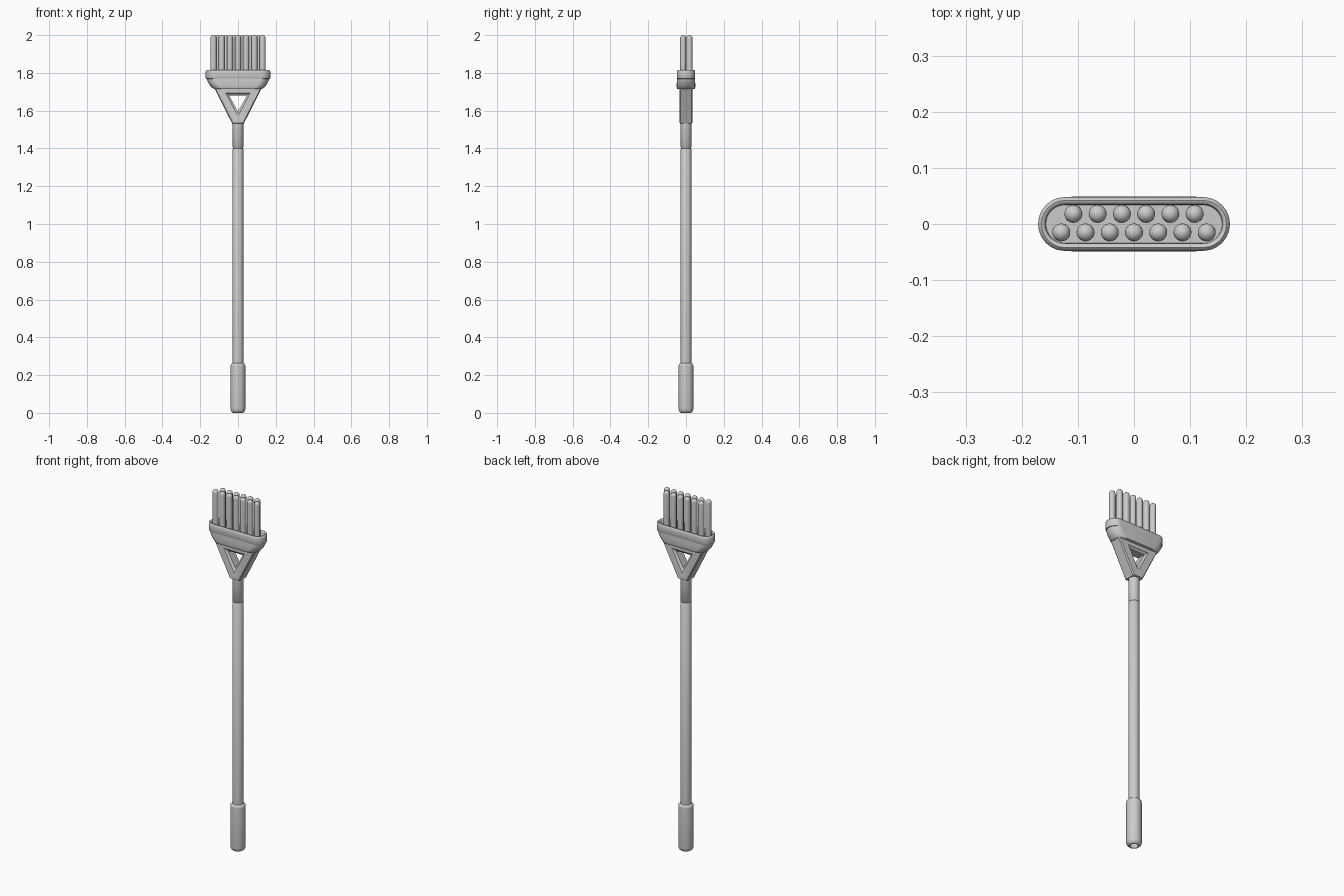
import bpy, bmesh, math

if "Cube" in bpy.data.objects:
    bpy.data.objects.remove(bpy.data.objects["Cube"])


def loft(name, rings, caps=True, loop=False, angle=40):
    """Skin a list of equal-length point rings into one smooth-by-angle object."""
    bm = bmesh.new()
    vr = [[bm.verts.new(p) for p in r] for r in rings]
    n = len(rings[0])
    pairs = list(zip(vr, vr[1:])) + ([(vr[-1], vr[0])] if loop else [])
    for a, b in pairs:
        for i in range(n):
            j = (i + 1) % n
            bm.faces.new((a[i], a[j], b[j], b[i]))
    if caps:
        bm.faces.new(vr[0][::-1])
        bm.faces.new(vr[-1])
    bmesh.ops.recalc_face_normals(bm, faces=bm.faces)
    me = bpy.data.meshes.new(name)
    bm.to_mesh(me)
    bm.free()
    ob = bpy.data.objects.new(name, me)
    bpy.context.collection.objects.link(ob)
    bpy.ops.object.select_all(action='DESELECT')
    ob.select_set(True)
    bpy.context.view_layer.objects.active = ob
    bpy.ops.object.shade_smooth_by_angle(angle=math.radians(angle))
    return ob


def circle(r, z, x=0, y=0, n=32):
    return [(x + r * math.cos(2 * math.pi * i / n),
             y + r * math.sin(2 * math.pi * i / n), z) for i in range(n)]


def stadium(hx, hy, z, n=12):
    pts = []
    for side, start in ((1, -math.pi / 2), (-1, math.pi / 2)):
        for i in range(n + 1):
            a = start + math.pi * i / n
            pts.append((side * (hx - hy) + hy * math.cos(a), hy * math.sin(a), z))
    return pts


def trapezoid(y, wb, zb, wt, zt):
    return [(-wb, y, zb), (wb, y, zb), (wt, y, zt), (-wt, y, zt)]


def turned(name, profile):
    return loft(name, [circle(r, z) for r, z in profile])


# Grip with rounded ends and a hanging recess underneath
turned("grip", [(.018, .03), (.020, .003), (.022, 0), (.028, .001), (.034, .006),
                (.038, .014), (.039, .022), (.039, .246), (.038, .254),
                (.034, .260), (.028, .263)])

# Long shaft and the socket it plugs into
turned("shaft", [(.028, .25), (.028, 1.396), (.025, 1.40)])
turned("socket", [(.025, 1.40), (.028, 1.404), (.028, 1.535)])

# Triangular neck with a bevelled window
half = [(.028, .031, 1.532, .128, 1.725), (.034, .026, 1.535, .123, 1.725),
        (.034, .002, 1.573, .064, 1.693), (.030, .0017, 1.58, .058, 1.690),
        (.024, .001, 1.597, .047, 1.681)]
front = [trapezoid(-y, *p) for y, *p in half]
back = [trapezoid(y, *p) for y, *p in reversed(half)]
loft("neck_frame", front + back, caps=False, loop=True)

# Flared base of the head
loft("head_base", [stadium(*s) for s in (
    (.122, .042, 1.714), (.130, .047, 1.716), (.138, .049, 1.722),
    (.148, .049, 1.733), (.157, .049, 1.747), (.163, .048, 1.760),
    (.166, .047, 1.772))])

# Rim band with the bristle tray recessed into it
loft("head_rim", [stadium(*s) for s in (
    (.164, .042, 1.768), (.169, .046, 1.769), (.171, .048, 1.773),
    (.171, .048, 1.808), (.169, .046, 1.813), (.165, .042, 1.816),
    (.161, .038, 1.815), (.158, .035, 1.811), (.157, .034, 1.785))])

# Two staggered rows of round-tipped bristles
R = .016
for row, count, y in (("front", 7, -.015), ("back", 6, .018)):
    for k in range(count):
        x = (k - (count - 1) / 2) * .0432
        rings = [circle(R, 1.775, x, y, 20)]
        for i in range(6):
            a = math.radians(i * 16.5)
            rings.append(circle(R * math.cos(a), 2 - R + R * math.sin(a), x, y, 20))
        loft(f"bristle_{row}_{k + 1}", rings)
